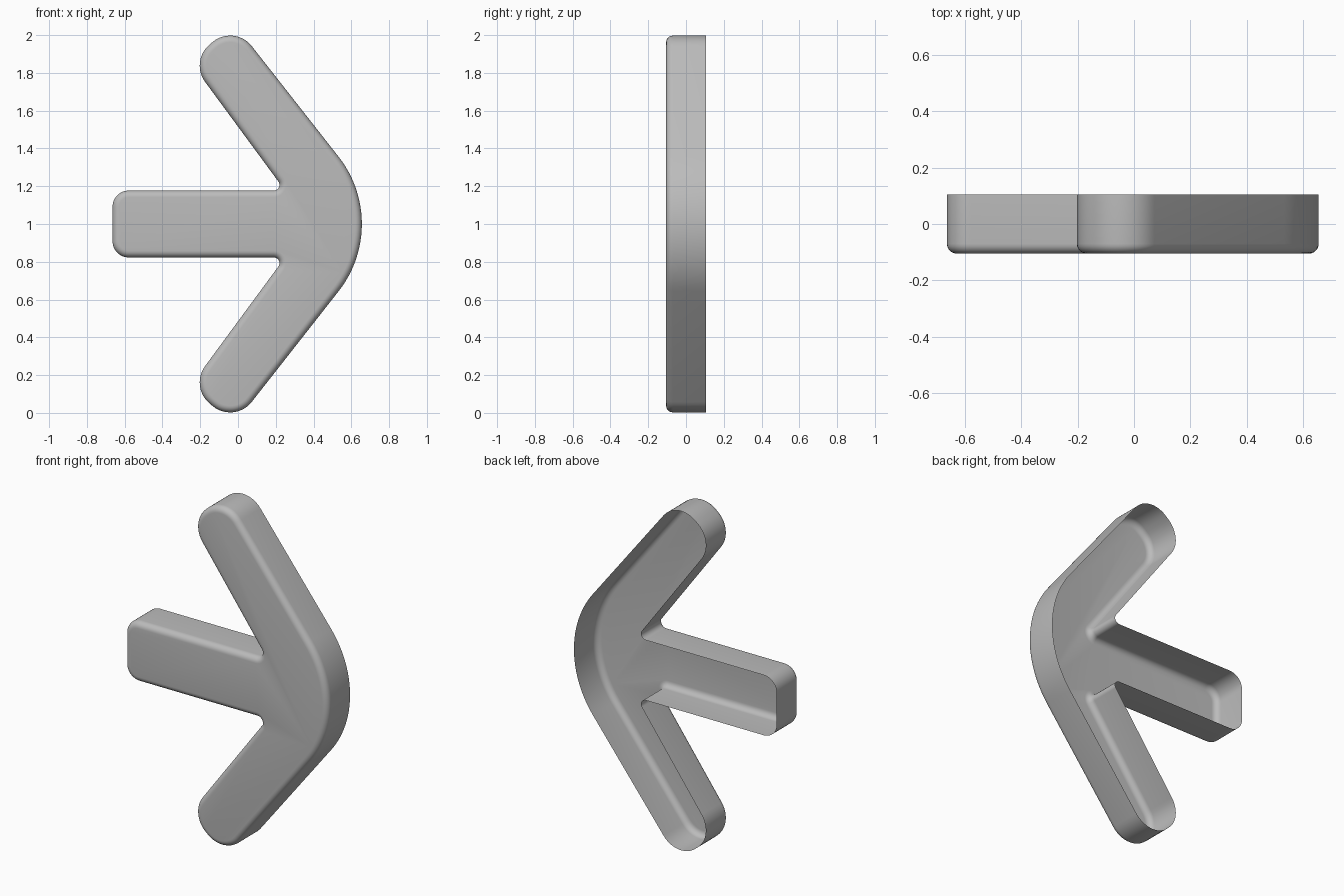
import bpy, bmesh, math
from mathutils import Vector

cube = bpy.data.objects.get("Cube")
if cube:
    bpy.data.objects.remove(cube, do_unlink=True)

HALF_DEPTH = 0.105
EDGE_RADIUS = 0.035
MID_Z = 1.0

grey = bpy.data.materials.new("plain grey")
grey.use_nodes = True
colour = (0.5, 0.5, 0.5, 1)
grey.diffuse_color = colour
grey.node_tree.nodes["Principled BSDF"].inputs["Base Color"].default_value = colour

# Upper half corners: x, height above the middle, fillet radius, arc steps
nose = [(0.812, 0, 0.576, 24)]
upper = [
    (-0.02, 1.06, 0.145, 12),     # outer corner of arm tip
    (-0.255, 0.862, 0.145, 12),   # inner corner of arm tip
    (0.249, 0.177, 0.03, 10),     # notch between arm and shaft
    (-0.664, 0.177, 0.085, 10),   # shaft end
]
corners = nose + upper + [(x, -z, r, n) for x, z, r, n in reversed(upper)]


def fillet_outline(corners):
    """Round each corner; return outline points with their outward normals."""
    points = []
    for i, (x, z, r, steps) in enumerate(corners):
        p = Vector((x, z))
        to_prev = (Vector(corners[i - 1][:2]) - p).normalized()
        to_next = (Vector(corners[(i + 1) % len(corners)][:2]) - p).normalized()
        half = to_prev.angle(to_next) / 2
        centre = p + (to_prev + to_next).normalized() * (r / math.sin(half))
        start = p + to_prev * (r / math.tan(half)) - centre
        concave = to_prev.cross(to_next) > 0
        sweep = (math.pi - 2 * half) * (-1 if concave else 1)
        for k in range(steps + 1):
            a = sweep * k / steps
            c, s = math.cos(a), math.sin(a)
            arm = Vector((start.x * c - start.y * s, start.x * s + start.y * c))
            normal = arm.normalized() * (-1 if concave else 1)
            points.append((centre + arm, normal))
    return points


outline = fillet_outline(corners)
bm = bmesh.new()


def ring(y, inset):
    return [bm.verts.new((p.x - n.x * inset, y, MID_Z + p.y - n.y * inset))
            for p, n in outline]


# Straight wall, then a rounded front rim
rings = [ring(HALF_DEPTH, 0)]
rim_steps = 6
for k in range(rim_steps + 1):
    a = math.pi / 2 * k / rim_steps
    rings.append(ring(-HALF_DEPTH + EDGE_RADIUS * (1 - math.sin(a)),
                      EDGE_RADIUS * (1 - math.cos(a))))
count = len(outline)
for back, front in zip(rings, rings[1:]):
    for i in range(count):
        j = (i + 1) % count
        bm.faces.new((back[i], back[j], front[j], front[i]))

# Flat front; the back stays open
bm.faces.new(rings[-1])

mesh = bpy.data.meshes.new("arrow_shell")
bm.to_mesh(mesh)
bm.free()
mesh.materials.append(grey)
arrow = bpy.data.objects.new("arrow_shell", mesh)
bpy.context.collection.objects.link(arrow)
bpy.context.view_layer.objects.active = arrow
arrow.select_set(True)
bpy.ops.object.shade_smooth_by_angle(angle=math.radians(35))
